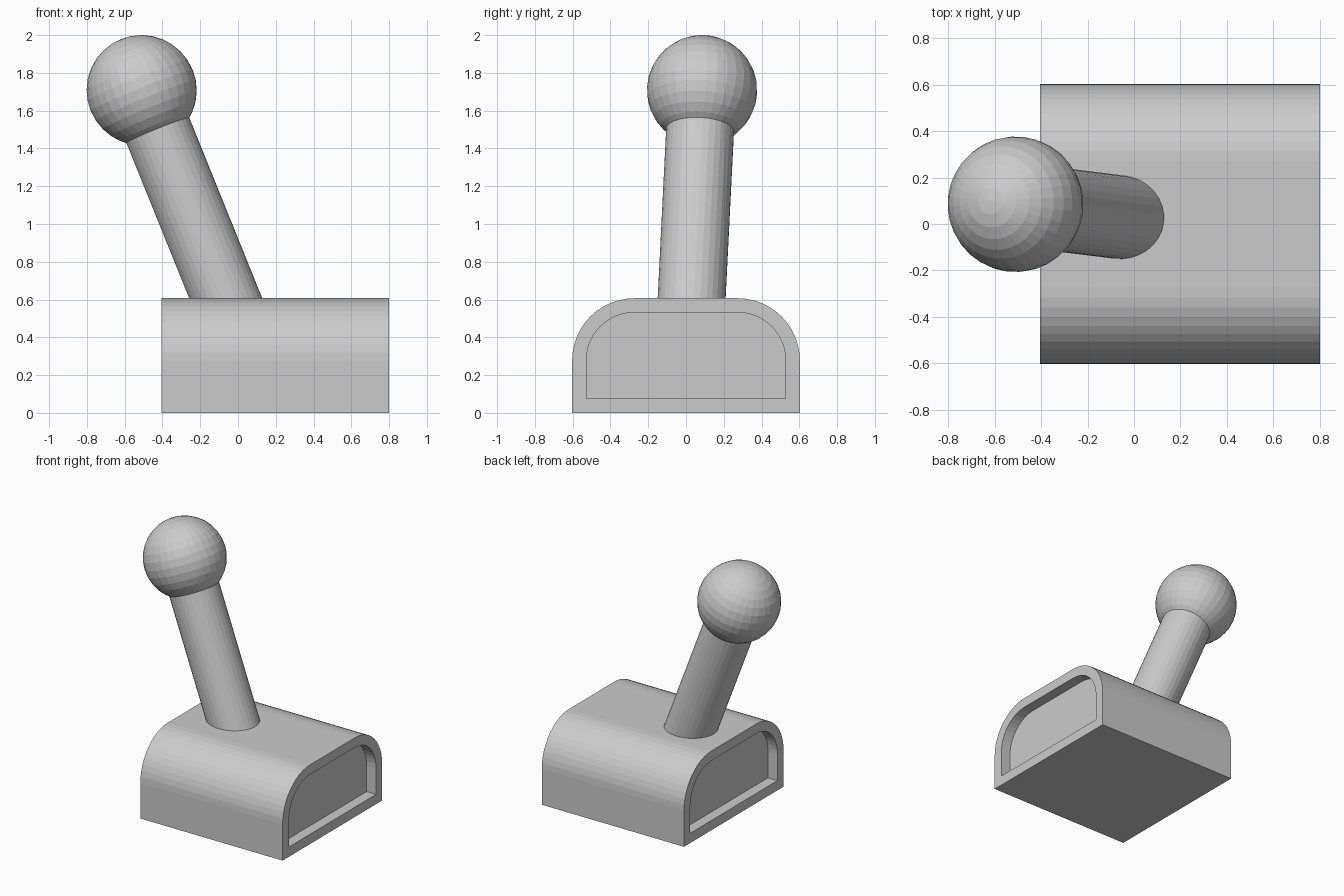
import bpy, bmesh
from math import sin, cos, pi
from mathutils import Vector, Matrix

if "Cube" in bpy.data.objects:
    bpy.data.objects.remove(bpy.data.objects["Cube"])

X0, X1 = -0.405, 0.8          # base ends
HALF, TOP, R = 0.603, 0.607, 0.33
RIM, DEPTH = 0.075, 0.08
PIVOT = Vector((-0.065, 0.03, TOP))
BALL = Vector((-0.51, 0.085, 1.708))
AXIS = (BALL - PIVOT).normalized()
TILT = AXIS.to_track_quat('Z', 'Y').to_matrix().to_4x4()


def add_object(name, bm):
    bmesh.ops.recalc_face_normals(bm, faces=bm.faces[:])
    mesh = bpy.data.meshes.new(name)
    bm.to_mesh(mesh)
    bm.free()
    obj = bpy.data.objects.new(name, mesh)
    bpy.context.collection.objects.link(obj)
    return obj


# Base housing: round-shouldered profile swept along x
steps = 12
arc = [(HALF - R + R * cos(pi / 2 * i / steps), TOP - R + R * sin(pi / 2 * i / steps))
       for i in range(steps + 1)]
profile = [(HALF, 0)] + arc + [(-y, z) for y, z in reversed(arc)] + [(-HALF, 0)]
bm = bmesh.new()
end = bm.faces.new([bm.verts.new((X0, y, z)) for y, z in profile])
ext = bmesh.ops.extrude_face_region(bm, geom=[end], use_keep_orig=True)
bmesh.ops.translate(bm, vec=(X1 - X0, 0, 0),
                    verts=[g for g in ext['geom'] if isinstance(g, bmesh.types.BMVert)])
bmesh.ops.recalc_face_normals(bm, faces=bm.faces[:])
# Recessed panel in both ends
ends = [f for f in bm.faces if abs(f.normal.x) > 0.9]
bmesh.ops.inset_individual(bm, faces=ends, thickness=RIM, use_even_offset=True)
for f in bmesh.ops.extrude_discrete_faces(bm, faces=ends)['faces']:
    side = 1 if f.calc_center_median().x > 0 else -1
    bmesh.ops.translate(bm, verts=f.verts[:], vec=(-side * DEPTH, 0, 0))
add_object("base", bm)

# Leaning stick, sunk into the base and the knob
low, high = PIVOT - AXIS * 0.25, BALL - AXIS * 0.1
bm = bmesh.new()
bmesh.ops.create_cone(bm, cap_ends=True, segments=32, radius1=0.18, radius2=0.18,
                      depth=(high - low).length,
                      matrix=Matrix.Translation((low + high) / 2) @ TILT)
add_object("stick", bm)

# Ball knob
bm = bmesh.new()
bmesh.ops.create_uvsphere(bm, u_segments=32, v_segments=16, radius=0.292,
                          matrix=Matrix.Translation(BALL) @ TILT)
add_object("knob", bm)
